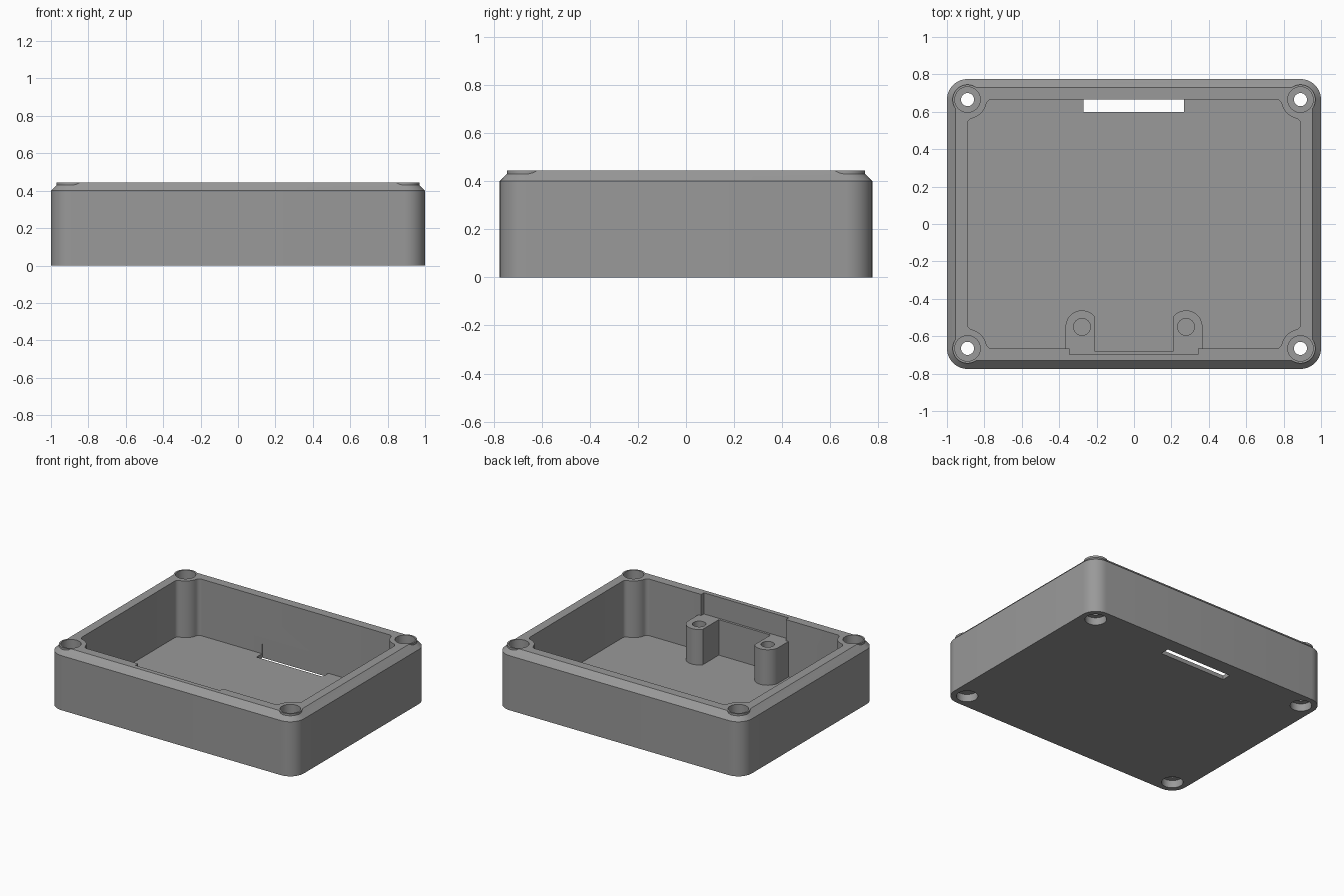
import bpy, bmesh, math

if "Cube" in bpy.data.objects:
    bpy.data.objects.remove(bpy.data.objects["Cube"])

TOP, FLOOR, POST_TOP = 0.445, 0.03, 0.29
CX, CY = 0.89, 0.665            # screw centres, also the inner wall planes

grey = bpy.data.materials.new("grey plastic")
grey.diffuse_color = (0.32, 0.32, 0.32, 1)
grey.use_nodes = True
grey.node_tree.nodes["Principled BSDF"].inputs["Base Color"].default_value = grey.diffuse_color


def arc(cx, cy, r, a0, a1, n=10):
    return [(cx + r * math.cos(a0 + (a1 - a0) * i / n),
             cy + r * math.sin(a0 + (a1 - a0) * i / n)) for i in range(n + 1)]


def loft(name, levels):
    """Closed solid through equal-length outlines, each given as (z, points)."""
    bm = bmesh.new()
    rings = [[bm.verts.new((x, y, z)) for x, y in pts] for z, pts in levels]
    n = len(rings[0])
    for a, b in zip(rings, rings[1:]):
        for i in range(n):
            j = (i + 1) % n
            bm.faces.new((a[i], a[j], b[j], b[i]))
    bm.faces.new(rings[0][::-1])
    bm.faces.new(rings[-1])
    bmesh.ops.recalc_face_normals(bm, faces=bm.faces)
    me = bpy.data.meshes.new(name)
    bm.to_mesh(me)
    bm.free()
    me.materials.append(grey)
    ob = bpy.data.objects.new(name, me)
    bpy.context.collection.objects.link(ob)
    return ob


def prism(name, pts, z0, z1):
    return loft(name, [(z0, pts), (z1, pts)])


def box(name, x0, x1, y0, y1, z0, z1):
    return prism(name, [(x0, y0), (x1, y0), (x1, y1), (x0, y1)], z0, z1)


def cylinder(name, x, y, r, z0, z1, n=40):
    return prism(name, arc(x, y, r, 0.05, 0.05 + 2 * math.pi, n)[:-1], z0, z1)


def combine(target, tool, operation="DIFFERENCE"):
    mod = target.modifiers.new("combine", "BOOLEAN")
    mod.operation, mod.solver, mod.object = operation, "EXACT", tool
    bpy.context.view_layer.objects.active = target
    bpy.ops.object.modifier_apply(modifier=mod.name)
    bpy.data.objects.remove(tool)


def smooth(ob):
    bpy.ops.object.select_all(action="DESELECT")
    ob.select_set(True)
    bpy.context.view_layer.objects.active = ob
    bpy.ops.object.shade_smooth_by_angle(angle=math.radians(30))


def rounded(r):
    """Rounded rectangle whose corners are centred on the screws."""
    pts = []
    for k, (sx, sy) in enumerate([(1, 1), (-1, 1), (-1, -1), (1, -1)]):
        pts += arc(sx * CX, sy * CY, r, k * math.pi / 2, (k + 1) * math.pi / 2)
    return pts


def cavity_outline(r=0.103, f=0.03):
    """Inner outline that bulges round each screw column, with fillets."""
    d = math.sqrt((r + f) ** 2 - f ** 2)
    a = math.atan2(d, f)
    b = math.pi / 2 - a
    corner = (arc(CX - f, CY - d, f, 0, a, 6)
              + arc(CX, CY, r, math.pi + a, math.pi + b)[1:-1]
              + arc(CX - d, CY - f, f, b, math.pi / 2, 6))
    pts = []
    for sx, sy in [(1, 1), (-1, 1), (-1, -1), (1, -1)]:
        q = [(sx * x, sy * y) for x, y in corner]
        pts += q if sx * sy > 0 else q[::-1]
    return pts


# Outer shell with chamfered rim
case = loft("case", [(0, rounded(0.11)), (0.40, rounded(0.11)),
                     (TOP, rounded(0.065))])
corners = [(sx * CX, sy * CY) for sx in (-1, 1) for sy in (-1, 1)]

# Raised rings round the screw holes
for x, y in corners:
    combine(case, cylinder("ring", x, y, 0.08, 0.3, TOP), "UNION")

# Hollow interior
combine(case, prism("cavity", cavity_outline(), FLOOR, 0.6))

# Screw holes, counterbored from both ends
for x, y in corners:
    combine(case, cylinder("hole", x, y, 0.035, -0.1, 0.6))
    combine(case, cylinder("top_bore", x, y, 0.068, 0.25, 0.6))
    combine(case, cylinder("bottom_bore", x, y, 0.072, -0.1, 0.055))

# Slot through the floor, and stepped recess in the front wall
combine(case, box("slot", -0.27, 0.267, 0.60, 0.668, -0.1, 0.1))
combine(case, box("recess", -0.345, 0.343, -0.697, -0.6, POST_TOP, 0.6))
combine(case, box("step", -0.21, 0.21, -0.68, -0.6, FLOOR, 0.4))
smooth(case)

# Mounting posts against the front wall, round with one flat side
for side, name in ((-1, "left_mount_post"), (1, "right_mount_post")):
    px, py, r, flat = 0.278, -0.55, 0.088, 0.21
    cut = math.acos((flat - px) / r)
    pts = [(flat, -CY), (px + r, -CY)] + arc(px, py, r, 0, cut, 16)
    post = prism(name, [(side * x, y) for x, y in pts], FLOOR - 0.01, POST_TOP)
    combine(post, cylinder("pilot", side * px, py, 0.045, 0.08, 0.5))
    smooth(post)
